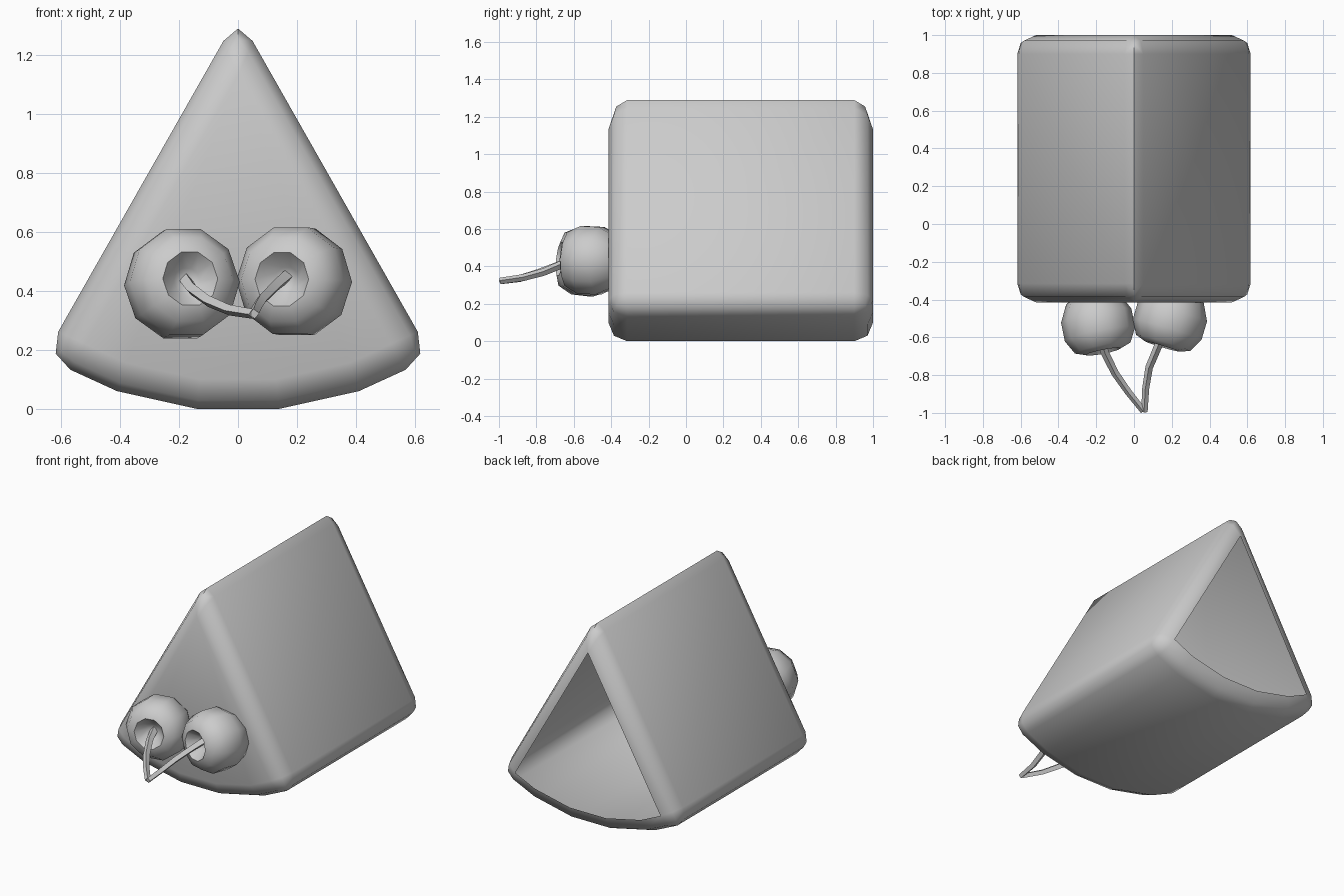
import bpy, bmesh, math
from mathutils import Vector

if "Cube" in bpy.data.objects:
    bpy.data.objects.remove(bpy.data.objects["Cube"])


def finish(name, bm, smooth_angle):
    me = bpy.data.meshes.new(name)
    bm.to_mesh(me)
    bm.free()
    ob = bpy.data.objects.new(name, me)
    bpy.context.collection.objects.link(ob)
    bpy.ops.object.select_all(action='DESELECT')
    ob.select_set(True)
    bpy.context.view_layer.objects.active = ob
    bpy.ops.object.shade_smooth_by_angle(angle=math.radians(smooth_angle))
    return ob


# Wedge body: sharp profile extruded along y, rounded, open at the back
half = [(0.14, 0.0), (0.41, 0.06), (0.659, 0.174)]
profile = half + [(0, 1.334)] + [(-x, z) for x, z in reversed(half)]
bm = bmesh.new()
front = bm.faces.new([bm.verts.new((x, -0.415, z)) for x, z in profile])
ext = bmesh.ops.extrude_face_region(bm, geom=[front], use_keep_orig=True)
bmesh.ops.translate(bm, vec=(0, 1.415, 0),
                    verts=[v for v in ext['geom'] if isinstance(v, bmesh.types.BMVert)])
bmesh.ops.recalc_face_normals(bm, faces=bm.faces[:])
sharp = [e for e in bm.edges if e.calc_face_angle(0) > math.radians(40)]
bmesh.ops.bevel(bm, geom=sharp, offset=0.1, offset_type='OFFSET', segments=2,
                profile=0.5, affect='EDGES', clamp_overlap=False)
bm.normal_update()
back = [f for f in bm.faces if f.normal.y > 0.99]
bmesh.ops.delete(bm, geom=back, context='FACES')
finish("wedge_body", bm, 60)


# Cherry: dimpled ball turned around a tilted axis
def cherry(name, centre, axis):
    rings = [(0.045, 0.095), (0.095, 0.155), (0.15, 0.135), (0.19, 0.06),
             (0.19, -0.04), (0.145, -0.13), (0.07, -0.18)]
    n = 10
    bm = bmesh.new()
    loops = [[bm.verts.new((r * math.cos(2 * math.pi * i / n),
                            r * math.sin(2 * math.pi * i / n), h))
              for i in range(n)] for r, h in rings]
    for a, b in zip(loops, loops[1:]):
        for i in range(n):
            j = (i + 1) % n
            bm.faces.new((a[i], b[i], b[j], a[j]))
    for loop, h in ((loops[0], 0.075), (loops[-1], -0.195)):
        tip = bm.verts.new((0, 0, h))
        for i in range(n):
            bm.faces.new((loop[i], loop[(i + 1) % n], tip))
    bmesh.ops.recalc_face_normals(bm, faces=bm.faces[:])
    ob = finish(name, bm, 60)
    ob.rotation_euler = Vector(axis).to_track_quat('Z', 'Y').to_euler()
    ob.location = centre


cherry("cherry_left", (-0.192, -0.525, 0.423), (0.2, -1, 0.12))
cherry("cherry_right", (0.193, -0.5, 0.432), (-0.3, -1, 0.05))


# Stem: thin four-sided tube along a short path
def stem(name, pts):
    cu = bpy.data.curves.new(name, 'CURVE')
    cu.dimensions = '3D'
    cu.bevel_depth = 0.018
    cu.bevel_resolution = 0
    cu.use_fill_caps = True
    sp = cu.splines.new('POLY')
    sp.points.add(len(pts) - 1)
    for k, (p, co) in enumerate(zip(sp.points, pts)):
        p.co = (*co, 1)
        p.radius = 1.3 - 0.35 * k / (len(pts) - 1)
    ob = bpy.data.objects.new(name, cu)
    bpy.context.collection.objects.link(ob)
    bpy.ops.object.select_all(action='DESELECT')
    ob.select_set(True)
    bpy.context.view_layer.objects.active = ob
    bpy.ops.object.convert(target='MESH')
    bpy.ops.object.shade_smooth_by_angle(angle=math.radians(60))


stem("stem_left", [(-0.18, -0.59, 0.44), (-0.155, -0.68, 0.405), (-0.1, -0.79, 0.365),
                   (-0.03, -0.89, 0.335), (0.05, -0.99, 0.322)])
stem("stem_right", [(0.165, -0.57, 0.45), (0.13, -0.64, 0.42), (0.08, -0.76, 0.37),
                    (0.062, -0.87, 0.34), (0.055, -0.995, 0.322)])
